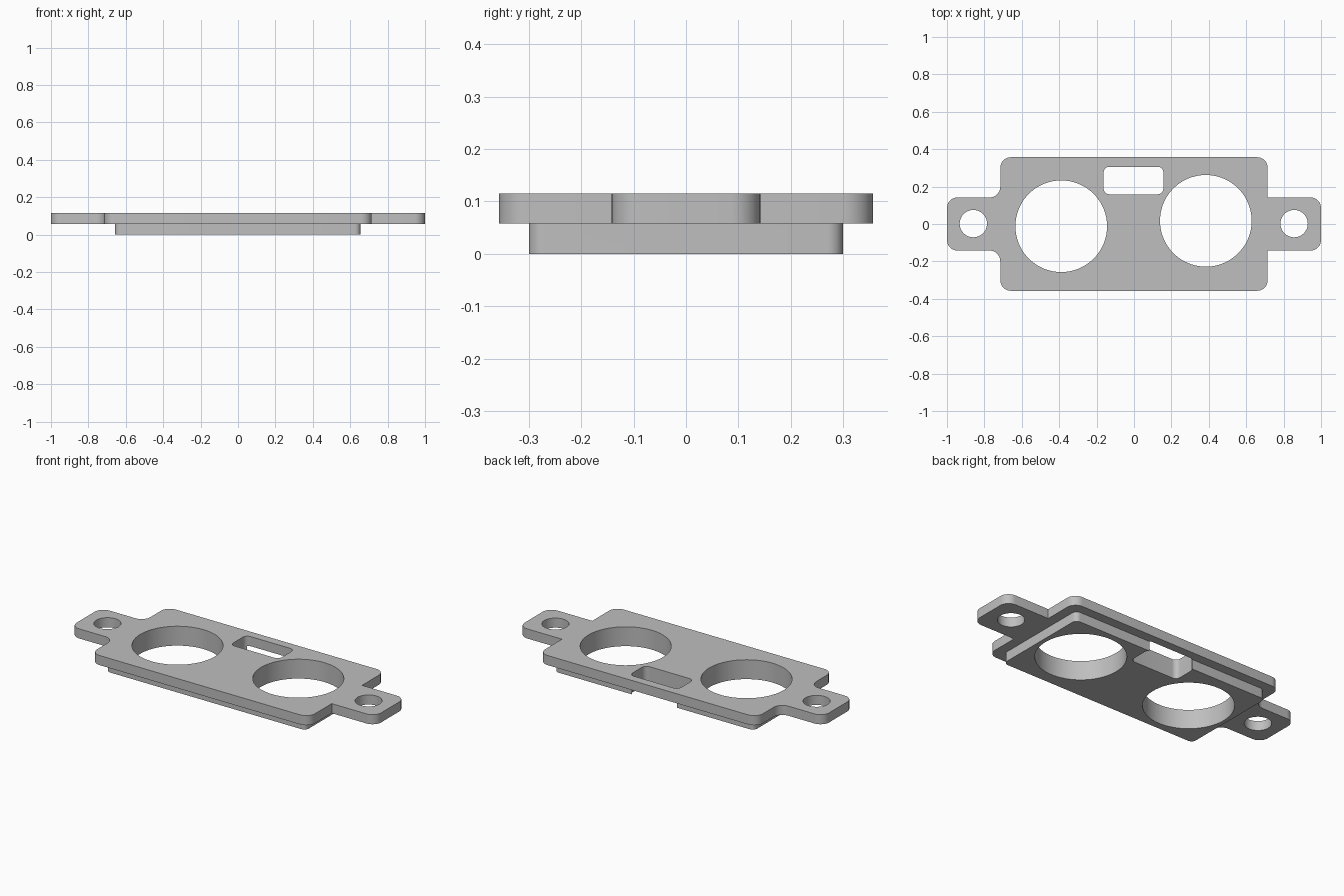
import bpy, bmesh, math
from mathutils import Vector

if "Cube" in bpy.data.objects:
    bpy.data.objects.remove(bpy.data.objects["Cube"], do_unlink=True)

STEP, TOP = 0.058, 0.115      # height of the lower plate and of the whole part

grey = bpy.data.materials.new("grey")
grey.use_nodes = True
colour = (0.52, 0.52, 0.52, 1)
grey.diffuse_color = colour
grey.node_tree.nodes["Principled BSDF"].inputs["Base Color"].default_value = colour


def rounded(corners, steps=10):
    """Outline with each square corner (x, y, radius) replaced by an arc."""
    points = []
    for i, (x, y, r) in enumerate(corners):
        p = Vector((x, y))
        if r == 0:
            points.append(p)
            continue
        before = (Vector(corners[i - 1][:2]) - p).normalized()
        after = (Vector(corners[(i + 1) % len(corners)][:2]) - p).normalized()
        centre = p + r * (before + after)
        for k in range(steps + 1):
            t = math.pi / 2 * k / steps
            points.append(centre - r * (after * math.cos(t) + before * math.sin(t)))
    return points


def rectangle(x0, x1, y0, y1, r):
    return rounded([(x0, y0, r), (x1, y0, r), (x1, y1, r), (x0, y1, r)])


def circle(x, y, r, sides=96):
    return [Vector((x + r * math.cos(2 * math.pi * k / sides),
                    y + r * math.sin(2 * math.pi * k / sides))) for k in range(sides)]


def prism(name, outline, z0, z1):
    bm = bmesh.new()
    face = bm.faces.new([bm.verts.new((p.x, p.y, z0)) for p in outline])
    top = bmesh.ops.extrude_face_region(bm, geom=[face])["geom"]
    bmesh.ops.translate(bm, vec=(0, 0, z1 - z0),
                        verts=[v for v in top if isinstance(v, bmesh.types.BMVert)])
    bmesh.ops.recalc_face_normals(bm, faces=bm.faces)
    mesh = bpy.data.meshes.new(name)
    bm.to_mesh(mesh)
    bm.free()
    mesh.materials.append(grey)
    obj = bpy.data.objects.new(name, mesh)
    bpy.context.collection.objects.link(obj)
    return obj


def combine(target, other, operation):
    mod = target.modifiers.new("combine", "BOOLEAN")
    mod.operation, mod.solver, mod.object = operation, "EXACT", other
    bpy.context.view_layer.objects.active = target
    bpy.ops.object.modifier_apply(modifier=mod.name)
    bpy.data.objects.remove(other, do_unlink=True)


# Upper flange with two mounting ears; only the right-hand ear has filleted roots
w, d, ear, r = 0.715, 0.357, 0.142, 0.057
plate = prism("mounting_plate", rounded([
    (-w, -d, r), (w, -d, r), (w, -ear, 0), (1, -ear, r), (1, ear, r), (w, ear, 0),
    (w, d, r), (-w, d, r), (-w, ear, r), (-1, ear, r), (-1, -ear, r), (-w, -ear, r),
]), STEP, TOP)

# Lower raised step, reaching slightly into the flange for a clean union
combine(plate, prism("lower_step", rectangle(-0.657, 0.655, -0.3, 0.3, 0.03),
                     0, STEP + 0.02), "UNION")

# Two large openings, two screw holes and the slot
openings = [circle(-0.389, -0.012, 0.245), circle(0.384, 0.017, 0.245),
            circle(-0.859, 0.002, 0.073), circle(0.856, 0.002, 0.073),
            rectangle(-0.162, 0.157, 0.159, 0.306, 0.03)]
for outline in openings:
    combine(plate, prism("opening_cutter", outline, -0.1, 0.3), "DIFFERENCE")

# Smooth arcs, sharp rims
bpy.ops.object.select_all(action="DESELECT")
plate.select_set(True)
bpy.context.view_layer.objects.active = plate
bpy.ops.object.shade_smooth_by_angle(angle=math.radians(30))
